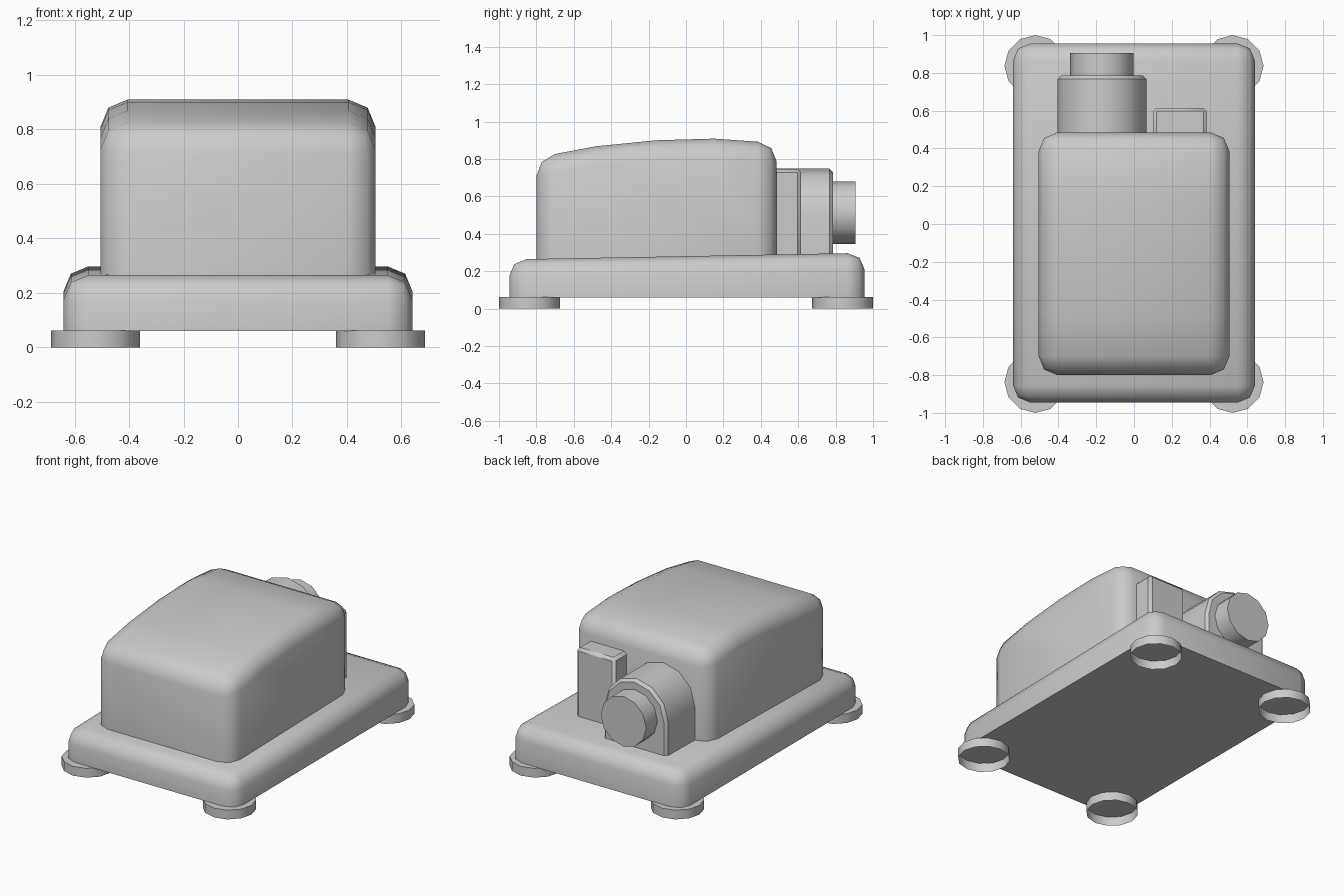
import bpy, bmesh
from math import pi, sin, cos, radians
from mathutils import Matrix, Vector

if "Cube" in bpy.data.objects:
    bpy.data.objects.remove(bpy.data.objects["Cube"])


def finish(bm, name, smooth=50):
    bmesh.ops.recalc_face_normals(bm, faces=bm.faces)
    mesh = bpy.data.meshes.new(name)
    bm.to_mesh(mesh)
    bm.free()
    ob = bpy.data.objects.new(name, mesh)
    bpy.context.collection.objects.link(ob)
    bpy.ops.object.select_all(action='DESELECT')
    ob.select_set(True)
    bpy.context.view_layer.objects.active = ob
    bpy.ops.object.shade_smooth_by_angle(angle=radians(smooth))
    return ob


def prism(name, outline, extrude, width, segments, pick, smooth=50):
    """Extrude a planar outline, then round the edges chosen by pick(a, b)."""
    bm = bmesh.new()
    face = bm.faces.new([bm.verts.new(p) for p in outline])
    new = bmesh.ops.extrude_face_region(bm, geom=[face], use_keep_orig=True)['geom']
    bmesh.ops.translate(bm, verts=[v for v in new if isinstance(v, bmesh.types.BMVert)],
                        vec=Vector(extrude))
    bmesh.ops.recalc_face_normals(bm, faces=bm.faces)
    edges = [e for e in bm.edges if e.calc_face_angle(0) > radians(40)
             and pick(e.verts[0].co, e.verts[1].co)]
    bmesh.ops.bevel(bm, geom=edges, offset=width, segments=segments, profile=0.5,
                    affect='EDGES', clamp_overlap=False)
    return finish(bm, name, smooth)


def cylinder(name, center, radius, depth, rot=Matrix(), open_bottom=False):
    bm = bmesh.new()
    bmesh.ops.create_cone(bm, cap_ends=True, segments=12, radius1=radius,
                          radius2=radius, depth=depth)
    if open_bottom:
        bm.normal_update()
        caps = [f for f in bm.faces if f.normal.z < -0.9]
        bmesh.ops.delete(bm, geom=caps, context='FACES_ONLY')
    bm.transform(Matrix.Translation(center) @ rot)
    return finish(bm, name)


def above(z):
    return lambda a, b: max(a.z, b.z) > z


# Base plate, top sloping gently up to the back
base = [(-0.945, 0.06), (0.955, 0.06), (0.955, 0.298), (-0.945, 0.263)]
prism("base", [(-0.64, y, z) for y, z in base], (1.28, 0, 0), 0.09, 2, above(0.1))

# Main housing with a curved roof
roof = [(-0.80, 0.255), (0.485, 0.28), (0.485, 0.885), (0.15, 0.909),
        (-0.16, 0.90), (-0.48, 0.868), (-0.80, 0.808)]
prism("housing", [(-0.505, y, z) for y, z in roof], (1.01, 0, 0), 0.1, 2, above(0.4))

# Motor body: arch-shaped block behind the housing
cx, cz, r = -0.17, 0.513, 0.235
arch = [(cx + r * cos(i * pi / 6), cz + r * sin(i * pi / 6)) for i in range(7)]
arch = [(cx + r, 0.27)] + arch + [(cx - r, 0.27)]
prism("motor_body", [(x, 0.46, z) for x, z in arch], (0, 0.325, 0), 0.018, 1,
      lambda a, b: min(a.y, b.y) > 0.7 and max(a.z, b.z) > 0.3, 40)

# Motor end cap
cylinder("motor_end", (cx, 0.835, cz), 0.168, 0.14, Matrix.Rotation(pi / 2, 4, 'X'))

# Small side box behind the housing
box = [(0.46, 0.27), (0.615, 0.27), (0.615, 0.747), (0.46, 0.747)]
prism("side_box", [(0.10, y, z) for y, z in box], (0.285, 0, 0), 0.018, 1,
      lambda a, b: max(a.z, b.z) > 0.3 and max(a.y, b.y) > 0.5, 40)

# Four feet, hollow underneath
for sx, side in ((-1, "left"), (1, "right")):
    for sy, end in ((-1, "front"), (1, "back")):
        cylinder(f"foot_{end}_{side}", (sx * 0.523, sy * 0.837, 0.031), 0.163, 0.062,
                 open_bottom=True)
